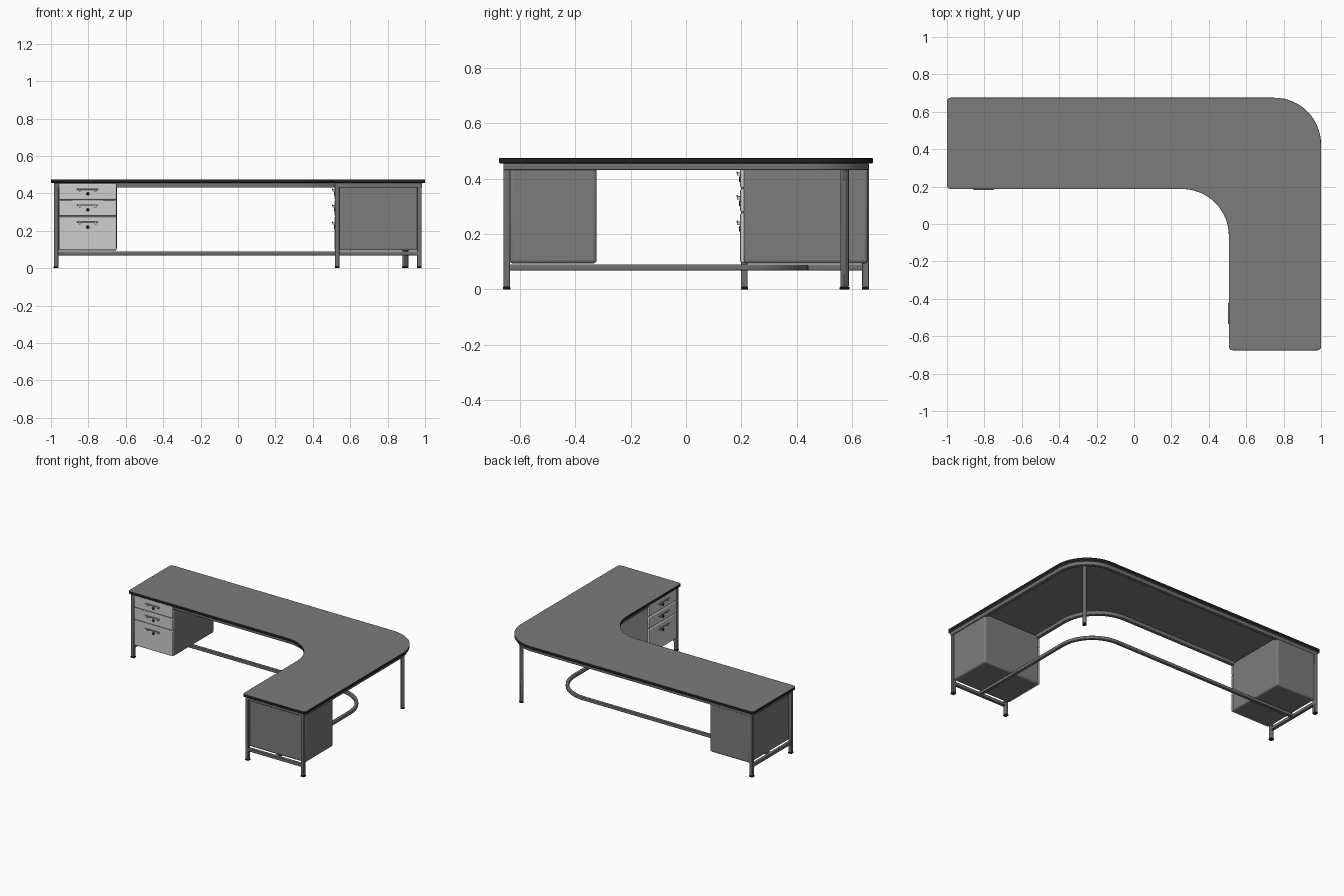
import bpy, bmesh, math
from mathutils import Vector

if "Cube" in bpy.data.objects:
    bpy.data.objects.remove(bpy.data.objects["Cube"])


def material(name, v):
    m = bpy.data.materials.new(name)
    m.diffuse_color = (v, v, v, 1)
    m.use_nodes = True
    m.node_tree.nodes["Principled BSDF"].inputs["Base Color"].default_value = m.diffuse_color
    return m


GRAY = material("desk gray", 0.2)
METAL = material("frame gray", 0.17)
BLACK = material("edge black", 0.015)
LIGHT = material("drawer light gray", 0.62)


def finish(name, bm, mats, bevel=0.0, seg=2):
    bmesh.ops.recalc_face_normals(bm, faces=bm.faces)
    me = bpy.data.meshes.new(name)
    bm.to_mesh(me)
    bm.free()
    ob = bpy.data.objects.new(name, me)
    bpy.context.collection.objects.link(ob)
    for m in mats:
        me.materials.append(m)
    if bevel:
        b = ob.modifiers.new("bevel", "BEVEL")
        b.width, b.segments, b.limit_method = bevel, seg, "ANGLE"
        b.angle_limit = math.radians(40)
    bpy.ops.object.select_all(action="DESELECT")
    ob.select_set(True)
    bpy.context.view_layer.objects.active = ob
    bpy.ops.object.shade_smooth_by_angle(angle=math.radians(35))
    return ob


def rounded(corners, seg=16):
    """Polygon of (x, y, radius) corners turned into a rounded outline."""
    out, n = [], len(corners)
    for i, (x, y, r) in enumerate(corners):
        p = Vector((x, y))
        a = (Vector(corners[i - 1][:2]) - p).normalized()
        b = (Vector(corners[(i + 1) % n][:2]) - p).normalized()
        c = p + (a + b) * r
        for k in range(seg + 1):
            t = k / seg * math.pi / 2
            out.append(c - b * r * math.cos(t) - a * r * math.sin(t))
    return out


def desk_outline(d):
    """L-shaped desk outline, inset by d."""
    s = max(0.02 - d, 0.004)
    return rounded([(-1 + d, 0.187 + d, s), (0.507 + d, 0.187 + d, 0.25 + d),
                    (0.507 + d, -0.675 + d, s), (1 - d, -0.675 + d, s),
                    (1 - d, 0.675 - d, 0.25 - d), (-1 + d, 0.675 - d, s)])


# Table top with black edge band
bm = bmesh.new()
pts = desk_outline(0)
lo = [bm.verts.new((p.x, p.y, 0.456)) for p in pts]
hi = [bm.verts.new((p.x, p.y, 0.475)) for p in pts]
bm.faces.new(lo)
bm.faces.new(hi)
for i in range(len(pts)):
    bm.faces.new((lo[i - 1], lo[i], hi[i], hi[i - 1])).material_index = 1
finish("table_top", bm, [GRAY, BLACK], 0.002)

# Apron rail running around the underside
bm = bmesh.new()
loops = [[bm.verts.new((p.x, p.y, z)) for p in desk_outline(d)]
         for d, z in ((0.015, 0.431), (0.015, 0.458), (0.04, 0.458), (0.04, 0.431))]
for j in range(4):
    A, B = loops[j - 1], loops[j]
    for i in range(len(A)):
        bm.faces.new((A[i - 1], A[i], B[i], B[i - 1]))
finish("apron_rail", bm, [METAL], 0.003)

# Curved foot bar joining both ends, swept from a square section
h, cx, cy, r = 0.011, 0.752, 0.431, 0.25
path = [(-0.97, cy, math.pi / 2)]
path += [(cx - r, cy - r, math.pi / 2 * (1 - k / 20)) for k in range(21)]
path += [(cx, -0.645, 0)]
bm = bmesh.new()
rings = []
for i, (x, y, a) in enumerate(path):
    base = 0 if i in (0, len(path) - 1) else r
    rings.append([bm.verts.new((x + (base + o) * math.cos(a), y + (base + o) * math.sin(a), z))
                  for o, z in ((-h, 0.068), (h, 0.068), (h, 0.09), (-h, 0.09))])
for A, B in zip(rings, rings[1:]):
    for i in range(4):
        bm.faces.new((A[i - 1], A[i], B[i], B[i - 1]))
bm.faces.new(rings[0])
bm.faces.new(rings[-1])
finish("foot_bar", bm, [METAL], 0.003)


def left(u, v):
    return u, v


def right(u, v):  # the right wing is the left one reflected over the diagonal
    return v + 0.32, u + 0.325


def box(name, place, u, v, z, mat, bevel, seg=2):
    bm = bmesh.new()
    bmesh.ops.create_cube(bm, size=1)
    for w in bm.verts:
        x, y = place(u[w.co.x > 0], v[w.co.y > 0])
        w.co = (x, y, z[w.co.z > 0])
    return finish(name, bm, [mat], bevel, seg)


def lock(name, place, u, v, z):
    bm = bmesh.new()
    bmesh.ops.create_cone(bm, cap_ends=True, segments=20, radius1=0.01, radius2=0.01, depth=0.006)
    for w in bm.verts:
        x, y = place(u + w.co.x, v + w.co.z)
        w.co = (x, y, z + w.co.y)
    finish(name, bm, [BLACK])


for side, P in (("left", left), ("right", right)):
    # End legs with black feet
    for tag, v in (("front", 0.199), ("back", 0.637)):
        box(f"{side}_{tag}_leg", P, (-0.985, -0.961), (v, v + 0.024), (0.008, 0.456), METAL, 0.004)
        box(f"{side}_{tag}_foot", P, (-0.986, -0.96), (v - 0.001, v + 0.025), (0, 0.009), BLACK, 0.002)
    # Low end rail
    box(f"{side}_end_rail", P, (-0.984, -0.962), (0.215, 0.645), (0.068, 0.09), METAL, 0.003)
    # Drawer pedestal
    box(f"{side}_pedestal", P, (-0.963, -0.648), (0.206, 0.658), (0.094, 0.452), GRAY, 0.012, 3)
    # Drawer fronts, handles and locks
    for i, (z0, z1, hz) in enumerate(((0.367, 0.453, 0.423), (0.28, 0.363, 0.337), (0.097, 0.276, 0.245)), 1):
        box(f"{side}_drawer_{i}", P, (-0.957, -0.65), (0.196, 0.212), (z0, z1), LIGHT, 0.005, 3)
        box(f"{side}_handle_{i}", P, (-0.86, -0.748), (0.183, 0.188), (hz - 0.004, hz + 0.004), LIGHT, 0.0015)
        for u in (-0.846, -0.762):
            box(f"{side}_handle_post_{i}", P, (u - 0.005, u + 0.005), (0.184, 0.198),
                (hz - 0.012, hz), LIGHT, 0.001)
        lock(f"{side}_lock_{i}", P, -0.803, 0.195, hz - 0.025)


# Corner leg, turned to face the rounded corner
def corner(u, v):
    k = math.sqrt(0.5)
    return 0.895 + (u - v) * k, 0.573 + (u + v) * k


q = (-0.012, 0.012)
box("corner_leg", corner, q, q, (0.008, 0.457), METAL, 0.004)
box("corner_foot", corner, (-0.013, 0.013), (-0.013, 0.013), (0, 0.009), BLACK, 0.002)
